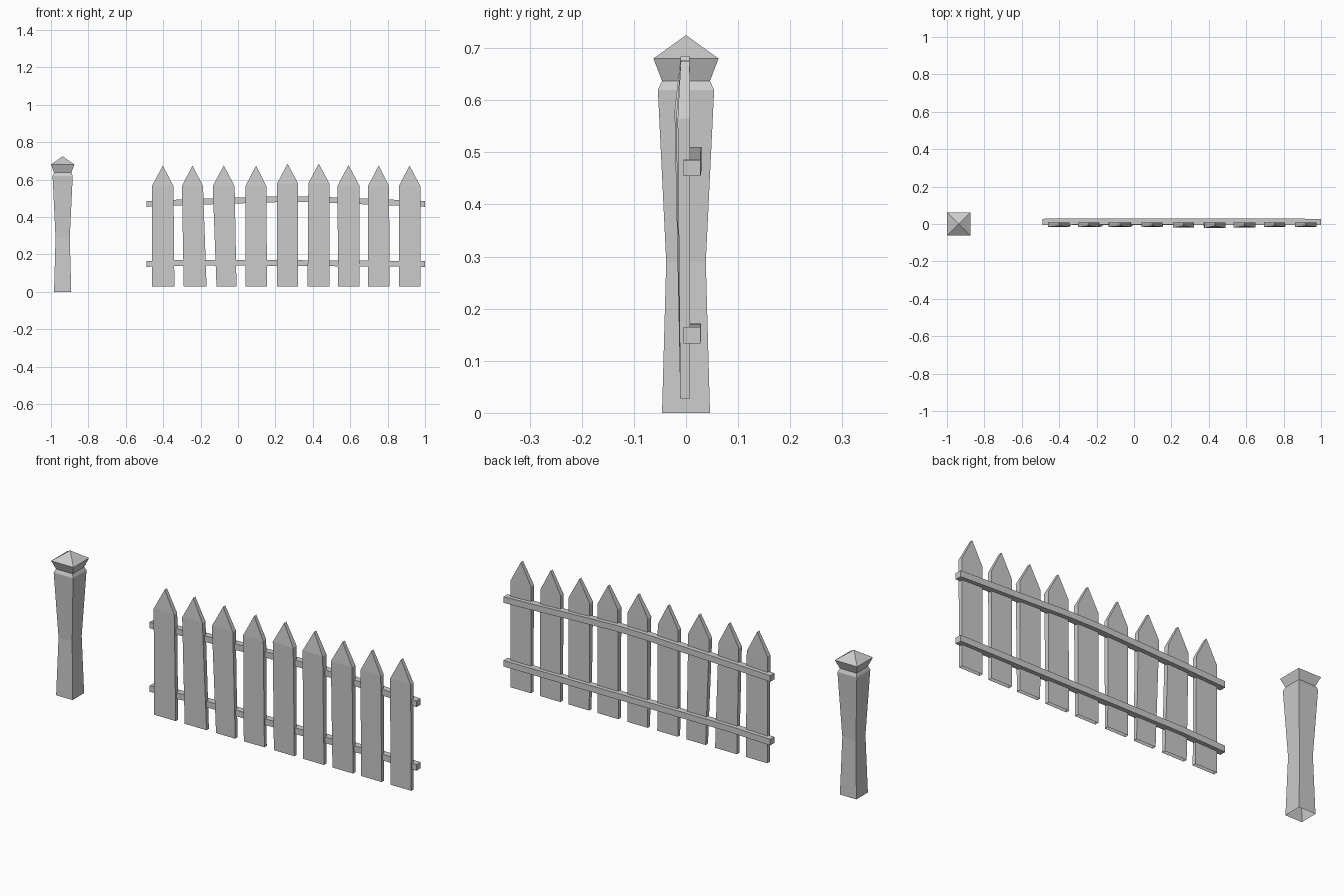
import bpy
import bmesh

if "Cube" in bpy.data.objects:
    bpy.data.objects.remove(bpy.data.objects["Cube"])


def finish(name, bm):
    bmesh.ops.recalc_face_normals(bm, faces=bm.faces)
    mesh = bpy.data.meshes.new(name)
    bm.to_mesh(mesh)
    bm.free()
    obj = bpy.data.objects.new(name, mesh)
    bpy.context.collection.objects.link(obj)
    return obj


def loft(bm, rings):
    """Join successive rings of points with quads; return the vertex rings."""
    rings = [[bm.verts.new(p) for p in ring] for ring in rings]
    for a, b in zip(rings, rings[1:]):
        for i in range(len(a)):
            j = (i + 1) % len(a)
            bm.faces.new((a[i], a[j], b[j], b[i]))
    return rings


def square(x, half, z):
    return [(x + sx * half, sy * half, z)
            for sx, sy in ((-1, -1), (1, -1), (1, 1), (-1, 1))]


# Gate post: waisted square shaft, flared collar, pyramid cap, open underside
POST_X = -0.9375
profile = [(0.046, 0), (0.038, 0.29), (0.054, 0.62), (0.046, 0.637), (0.0625, 0.68)]
bm = bmesh.new()
rings = loft(bm, [square(POST_X, h, z) for h, z in profile])
apex = bm.verts.new((POST_X, 0, 0.725))
top = rings[-1]
for i in range(4):
    bm.faces.new((top[i], top[(i + 1) % 4], apex))
finish("post", bm)


# Pickets: slightly irregular boards, thicker at the shoulder, with pointed heads
def picket(name, bottom, shoulder, tip, shoulder_z, tip_z, front):
    back = 0.008
    bm = bmesh.new()

    def ring(span, z, y):
        a, b = span
        return [(a, y, z), (b, y, z), (b, back, z), (a, back, z)]

    rings = loft(bm, [ring(bottom, 0.028, -0.011), ring(shoulder, shoulder_z, front)])
    a, b, c, d = rings[-1]
    f = bm.verts.new((tip, -0.010, tip_z))
    r = bm.verts.new((tip, 0.007, tip_z))
    for face in ((a, b, f), (c, d, r), (b, c, r, f), (d, a, f, r)):
        bm.faces.new(face)
    finish(name, bm)


# bottom left/right, shoulder left/right, tip, shoulder height, tip height, front
boards = [
    (-0.46, -0.34, -0.46, -0.345, -0.402, 0.565, 0.675, -0.016),
    (-0.29, -0.168, -0.30, -0.187, -0.243, 0.565, 0.675, -0.017),
    (-0.115, -0.008, -0.135, -0.018, -0.076, 0.565, 0.675, -0.016),
    (0.04, 0.155, 0.04, 0.152, 0.097, 0.565, 0.675, -0.016),
    (0.208, 0.322, 0.208, 0.322, 0.265, 0.578, 0.685, -0.020),
    (0.372, 0.488, 0.376, 0.488, 0.432, 0.580, 0.685, -0.022),
    (0.535, 0.650, 0.532, 0.650, 0.591, 0.567, 0.677, -0.019),
    (0.695, 0.810, 0.695, 0.808, 0.752, 0.565, 0.675, -0.016),
    (0.860, 0.975, 0.860, 0.975, 0.917, 0.565, 0.675, -0.016),
]
for n, (b0, b1, s0, s1, tip, sz, tz, fy) in enumerate(boards, 1):
    picket(f"picket_{n}", (b0, b1), (s0, s1), tip, sz, tz, fy)


# Rails: square bars behind the pickets with a gentle upward bow
def rail(name, stations):
    bm = bmesh.new()
    sections = []
    for x, y, z in stations:
        sections.append([(x, y + sy * 0.0165, z + sz * 0.0155)
                         for sy, sz in ((-1, -1), (1, -1), (1, 1), (-1, 1))])
    rings = loft(bm, sections)
    bm.faces.new(rings[0])
    bm.faces.new(rings[-1])
    finish(name, bm)


rail("upper_rail", [(-0.49, 0.0115, 0.470), (-0.25, 0.013, 0.480),
                    (0.22, 0.013, 0.495), (0.38, 0.012, 0.495), (1.0, 0.0115, 0.470)])
rail("lower_rail", [(-0.49, 0.0115, 0.149), (-0.25, 0.012, 0.156),
                    (0.22, 0.012, 0.154), (1.0, 0.0115, 0.149)])
